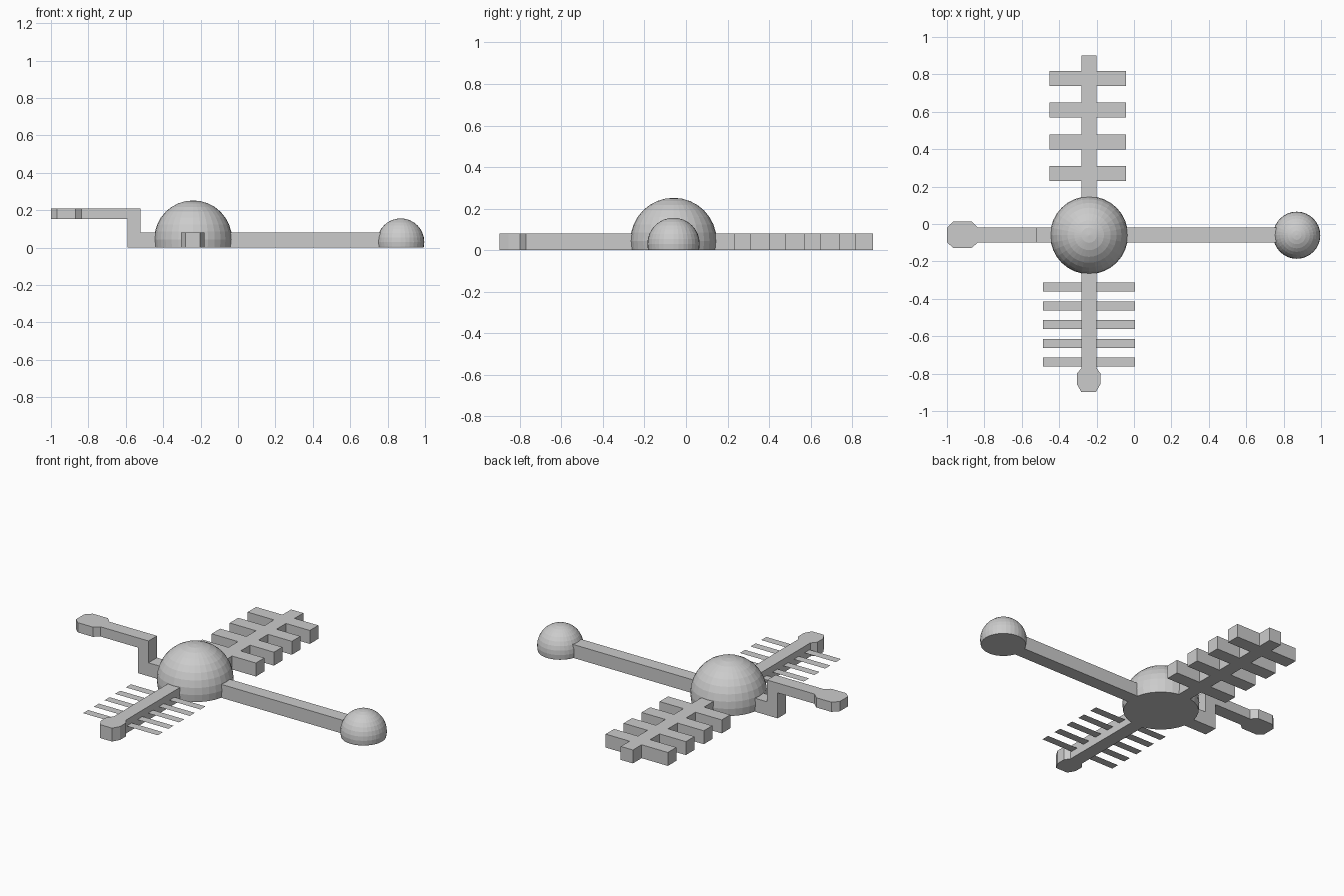
import bpy, bmesh

if "Cube" in bpy.data.objects:
    bpy.data.objects.remove(bpy.data.objects["Cube"])

CX, CY = -0.24, -0.06   # hub centre
H = 0.08                # thickness of the ground-level arms


def finish(name, bm):
    bmesh.ops.recalc_face_normals(bm, faces=bm.faces[:])
    mesh = bpy.data.meshes.new(name)
    bm.to_mesh(mesh)
    bm.free()
    ob = bpy.data.objects.new(name, mesh)
    bpy.context.collection.objects.link(ob)
    return ob


def slab(name, outline, z0, z1):
    """Extrude a flat xy outline from z0 to z1 (a sheet when equal)."""
    bm = bmesh.new()
    face = bm.faces.new([bm.verts.new((x, y, z0)) for x, y in outline])
    if z1 > z0:
        new = bmesh.ops.extrude_face_region(bm, geom=[face])["geom"]
        verts = [v for v in new if isinstance(v, bmesh.types.BMVert)]
        bmesh.ops.translate(bm, verts=verts, vec=(0, 0, z1 - z0))
    return finish(name, bm)


def box(name, x0, x1, y0, y1, z0=0.0, z1=H):
    return slab(name, [(x0, y0), (x1, y0), (x1, y1), (x0, y1)], z0, z1)


def dome(name, x, y, z, r):
    """Faceted ball cut flat at the ground."""
    bm = bmesh.new()
    bmesh.ops.create_uvsphere(bm, u_segments=32, v_segments=16, radius=r)
    bmesh.ops.translate(bm, verts=bm.verts[:], vec=(x, y, z))
    cut = bmesh.ops.bisect_plane(bm, geom=bm.verts[:] + bm.edges[:] + bm.faces[:],
                                 plane_co=(0, 0, 0), plane_no=(0, 0, -1),
                                 clear_outer=True)["geom_cut"]
    bmesh.ops.edgeloop_fill(bm, edges=[e for e in cut if isinstance(e, bmesh.types.BMEdge)])
    return finish(name, bm)


# Domes
dome("hub_dome", CX, CY, 0.044, 0.208)
dome("end_dome", 0.87, CY, 0.03, 0.126)

# Long arm, running under the hub
box("long_arm", -0.59, 0.87, -0.10, -0.02)

# Raised arm: riser, beam and chamfered end
box("riser", -0.59, -0.52, -0.10, -0.02, 0, 0.21)
box("raised_arm", -0.85, -0.52, -0.10, -0.02, 0.152, 0.21)
slab("raised_arm_tip",
     [(-1.0, -0.098), (-0.967, -0.127), (-0.868, -0.127), (-0.833, -0.098),
      (-0.833, -0.02), (-0.868, 0.013), (-0.967, 0.013), (-1.0, -0.02)], 0.152, 0.21)

# Back arm with thick cross bars
box("back_arm", -0.28, -0.20, CY, 0.90)
for i in range(4):
    y = 0.27 + i * 0.1693
    box(f"cross_bar_{i + 1}", -0.453, -0.043, y - 0.04, y + 0.04)

# Front arm with thin fins and chamfered end
box("front_arm", -0.28, -0.20, -0.78, CY)
slab("front_arm_tip",
     [(-0.28, -0.77), (-0.306, -0.80), (-0.306, -0.855), (-0.282, -0.897),
      (-0.203, -0.897), (-0.179, -0.855), (-0.179, -0.80), (-0.20, -0.77)], 0, H)
for i in range(5):
    y = -0.337 - i * 0.1005
    box(f"fin_{i + 1}", -0.487, 0.005, y - 0.024, y + 0.024, 0.042, 0.042)
